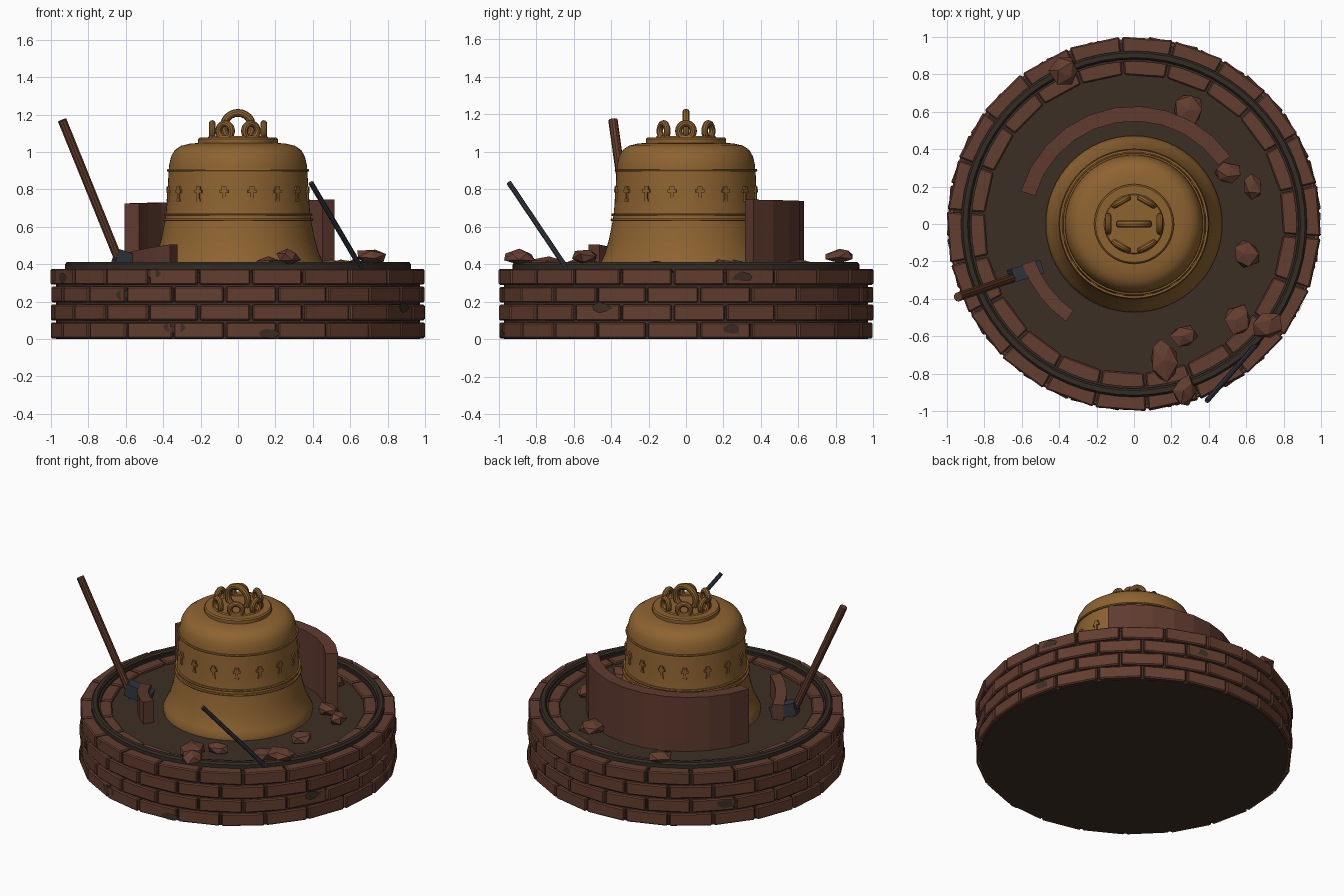
import bpy, bmesh, math, random
from math import sin, cos, pi, radians
from mathutils import Vector, Matrix

random.seed(4)
cube = bpy.data.objects.get("Cube")
if cube:
    bpy.data.objects.remove(cube, do_unlink=True)


def material(name, rgb):
    m = bpy.data.materials.new(name)
    m.use_nodes = True
    col = (*rgb, 1)
    m.diffuse_color = col
    b = m.node_tree.nodes["Principled BSDF"]
    b.inputs["Base Color"].default_value = col
    b.inputs["Roughness"].default_value = 0.8
    return m


BRONZE = material("bronze", (0.27, 0.125, 0.03))
BRICK = material("brick", (0.125, 0.047, 0.029))
CLAY = material("fired clay", (0.115, 0.043, 0.028))
EARTH = material("dark earth", (0.046, 0.028, 0.018))
HOOP = material("old hoop", (0.035, 0.025, 0.018))
IRON = material("blue iron", (0.030, 0.035, 0.046))
WOOD = material("worn wood", (0.125, 0.045, 0.024))


def finish(name, bm, mat, smooth=False):
    bmesh.ops.recalc_face_normals(bm, faces=bm.faces)
    me = bpy.data.meshes.new(name)
    bm.to_mesh(me)
    bm.free()
    me.materials.append(mat)
    ob = bpy.data.objects.new(name, me)
    bpy.context.collection.objects.link(ob)
    if smooth:
        bpy.ops.object.select_all(action='DESELECT')
        ob.select_set(True)
        bpy.context.view_layer.objects.active = ob
        bpy.ops.object.shade_smooth_by_angle(angle=radians(35))
    return ob


def lathe(name, profile, mat, steps=64, ring=False, smooth=True):
    """Spin (radius, z) points about z; ring joins last point to first."""
    bm = bmesh.new()
    vs = [bm.verts.new((r, 0, z)) for r, z in profile]
    pairs = list(zip(vs, vs[1:])) + ([(vs[-1], vs[0])] if ring else [])
    es = [bm.edges.new(p) for p in pairs]
    bmesh.ops.spin(bm, geom=vs + es, cent=(0, 0, 0), axis=(0, 0, 1),
                   angle=2 * pi, steps=steps)
    bmesh.ops.remove_doubles(bm, verts=bm.verts, dist=0.0005)
    return finish(name, bm, mat, smooth)


def add_arc(bm, r0, r1, a0, a1, z0, tops, n):
    """Curved block between two angles; tops gives the end heights."""
    rows = []
    for i in range(n + 1):
        t = i / n
        a = a0 + (a1 - a0) * t
        top = tops[0] + (tops[1] - tops[0]) * t
        rows.append([bm.verts.new((r * cos(a), r * sin(a), z)) for r, z in
                     ((r0, z0), (r1, z0), (r1, top), (r0, top))])
    for p, q in zip(rows, rows[1:]):
        for k in range(4):
            j = (k + 1) % 4
            bm.faces.new((p[k], p[j], q[j], q[k]))
    bm.faces.new(rows[0])
    bm.faces.new(rows[-1])


def bar(name, a, b, r0, r1, mat, sides=10):
    a, b = Vector(a), Vector(b)
    d = b - a
    m = Matrix.Translation((a + b) / 2) @ d.to_track_quat('Z', 'Y').to_matrix().to_4x4()
    bm = bmesh.new()
    bmesh.ops.create_cone(bm, cap_ends=True, segments=sides, radius1=r0,
                          radius2=r1, depth=d.length, matrix=m)
    return finish(name, bm, mat, True)


def add_box(bm, size, m):
    bmesh.ops.create_cube(bm, size=1, matrix=m @ Matrix.Diagonal((*size, 1)))


# Round base: earth core and four staggered courses of brick
lathe("earth_core", [(0, 0), (0.972, 0), (0.972, 0.355), (0, 0.355)], EARTH, 66)
COUNT = 22
step = 2 * pi / COUNT
for row in range(4):
    bm = bmesh.new()
    z = 0.004 + row * 0.0955
    for i in range(COUNT):
        a = -pi / 2 + step * (i + (0.25 if row % 2 else -0.25)) + 0.007
        grow = random.uniform(-0.006, 0.002)
        add_arc(bm, 0.80, 1.002 + grow, a, a + step - 0.014, z, (z + 0.085,) * 2, 1)
    course = finish(f"brick_course_{row + 1}", bm, BRICK)
    bev = course.modifiers.new("worn edges", 'BEVEL')
    bev.width = 0.007
    bev.segments = 1

# Chipped patches on the brick faces
bm = bmesh.new()
for deg, z in ((-128, 0.24), (-117, 0.35), (-81, 0.03), (18, 0.335), (-27, 0.165),
               (15, 0.05), (75, 0.24), (140, 0.15), (200, 0.33), (250, 0.06)):
    a = radians(deg)
    pts = []
    for k in range(7):
        t = k * 2 * pi / 7
        w = random.uniform(0.6, 1)
        b = a + 0.075 * w * cos(t)
        pts.append((0.997 * cos(b), 0.997 * sin(b), z + 0.035 * w * sin(t)))
    bm.faces.new([bm.verts.new(p) for p in pts])
finish("chipped_patches", bm, EARTH)

# Hoop set on top of the bricks
lathe("hoop", [(0.88, 0.36), (0.925, 0.36), (0.925, 0.40), (0.915, 0.412),
               (0.89, 0.412), (0.88, 0.40)], HOOP, 64, True)
lathe("inner_hoop", [(0.868, 0.36), (0.882, 0.36), (0.882, 0.39), (0.868, 0.39)],
      HOOP, 64, True)

# Bell body with moulded bands
lathe("bell_body", [
    (0, 0.35), (0.47, 0.35), (0.472, 0.375), (0.455, 0.41), (0.432, 0.46), (0.412, 0.53),
    (0.398, 0.60), (0.392, 0.63), (0.386, 0.67), (0.378, 0.76), (0.372, 0.88),
    (0.368, 0.93), (0.358, 0.975), (0.338, 1.01), (0.305, 1.033), (0.26, 1.044),
    (0.215, 1.048), (0, 1.05)], BRONZE)
for i, (r, z, h) in enumerate(((0.392, 0.665, 0.007), (0.396, 0.637, 0.007),
                               (0.374, 0.902, 0.006))):
    lathe(f"bell_band_{i + 1}", [(r - 0.02, z - h), (r + 0.004, z - h), (r + 0.007, z),
                                 (r + 0.004, z + h), (r - 0.02, z + h)], BRONZE, 64, True)
lathe("bell_crown_plate", [(0, 1.03), (0.213, 1.03), (0.213, 1.07), (0.205, 1.078),
                           (0.16, 1.078), (0.155, 1.086), (0, 1.086)], BRONZE)

# Raised cross emblems around the waist
bm = bmesh.new()
for i in range(16):
    turn = Matrix.Rotation((i + 0.5) * pi / 8, 4, 'Z')
    for w, h, z in ((0.016, 0.075, 0.772), (0.046, 0.016, 0.79), (0.026, 0.022, 0.805),
                    (0.026, 0.014, 0.742)):
        add_box(bm, (0.014, w, h), turn @ Matrix.Translation((0.379, 0, z)))
finish("bell_emblems", bm, BRONZE)


def loop(name, radius, minor, m):
    """Upright torus standing in its local xz plane."""
    bm = bmesh.new()
    n, k = 24, 10
    g = [[bm.verts.new(m @ Vector(((radius + minor * cos(v)) * cos(u), minor * sin(v),
                                   (radius + minor * cos(v)) * sin(u))))
          for v in (2 * pi * j / k for j in range(k))]
         for u in (2 * pi * i / n for i in range(n))]
    for i in range(n):
        for j in range(k):
            p, q = g[i], g[(i + 1) % n]
            bm.faces.new((p[j], q[j], q[(j + 1) % k], p[(j + 1) % k]))
    finish(name, bm, BRONZE, True)


# Hanging loops
loop("crown_arch", 0.077, 0.021, Matrix.Translation((0, 0, 1.132)))
for i in range(6):
    m = Matrix.Rotation(i * pi / 3, 4, 'Z') @ Matrix.Translation((0.138, 0, 1.112))
    loop(f"crown_loop_{i + 1}", 0.04, 0.018, m @ Matrix.Rotation(pi / 2, 4, 'Z'))

# Broken mould walls around the bell
bm = bmesh.new()
add_arc(bm, 0.55, 0.63, radians(35), radians(164), 0.35, (0.745, 0.725), 10)
finish("mould_wall", bm, CLAY)
bm = bmesh.new()
add_arc(bm, 0.565, 0.635, radians(200), radians(235), 0.35, (0.46, 0.505), 4)
finish("mould_shard", bm, CLAY)

# Scattered rubble
for i, (x, y, z, sx, sy) in enumerate((
        (-0.37, 0.82, 0.44, 0.08, 0.08), (0.29, 0.61, 0.39, 0.09, 0.10),
        (0.50, 0.27, 0.39, 0.08, 0.06), (0.63, 0.20, 0.39, 0.06, 0.08),
        (0.60, -0.16, 0.385, 0.08, 0.08), (0.56, -0.51, 0.39, 0.08, 0.09),
        (0.71, -0.54, 0.44, 0.09, 0.08), (0.27, -0.60, 0.385, 0.08, 0.06),
        (0.16, -0.73, 0.40, 0.09, 0.12), (0.27, -0.89, 0.44, 0.065, 0.09))):
    bm = bmesh.new()
    bmesh.ops.create_icosphere(bm, subdivisions=1, radius=1)
    turn = Matrix.Rotation(random.uniform(0, 6), 3, random.choice('XYZ'))
    for v in bm.verts:
        p = turn @ v.co * random.uniform(0.8, 1.12)
        v.co = (x + p.x * sx, y + p.y * sy, z + p.z * 0.042)
    finish(f"rubble_{i + 1}", bm, BRICK)

# Hammer and iron bar left leaning
bar("hammer_handle", (-0.94, -0.39, 1.17), (-0.62, -0.28, 0.38), 0.025, 0.024, WOOD)
bm = bmesh.new()
add_box(bm, (0.17, 0.075, 0.085), Matrix.Translation((-0.58, -0.255, 0.415))
        @ Matrix.Rotation(0.3, 4, 'Z') @ Matrix.Rotation(0.3, 4, 'Y'))
finish("hammer_head", bm, IRON)
bar("iron_bar", (0.39, -0.945, 0.835), (0.67, -0.625, 0.36), 0.014, 0.014, IRON, 8)
